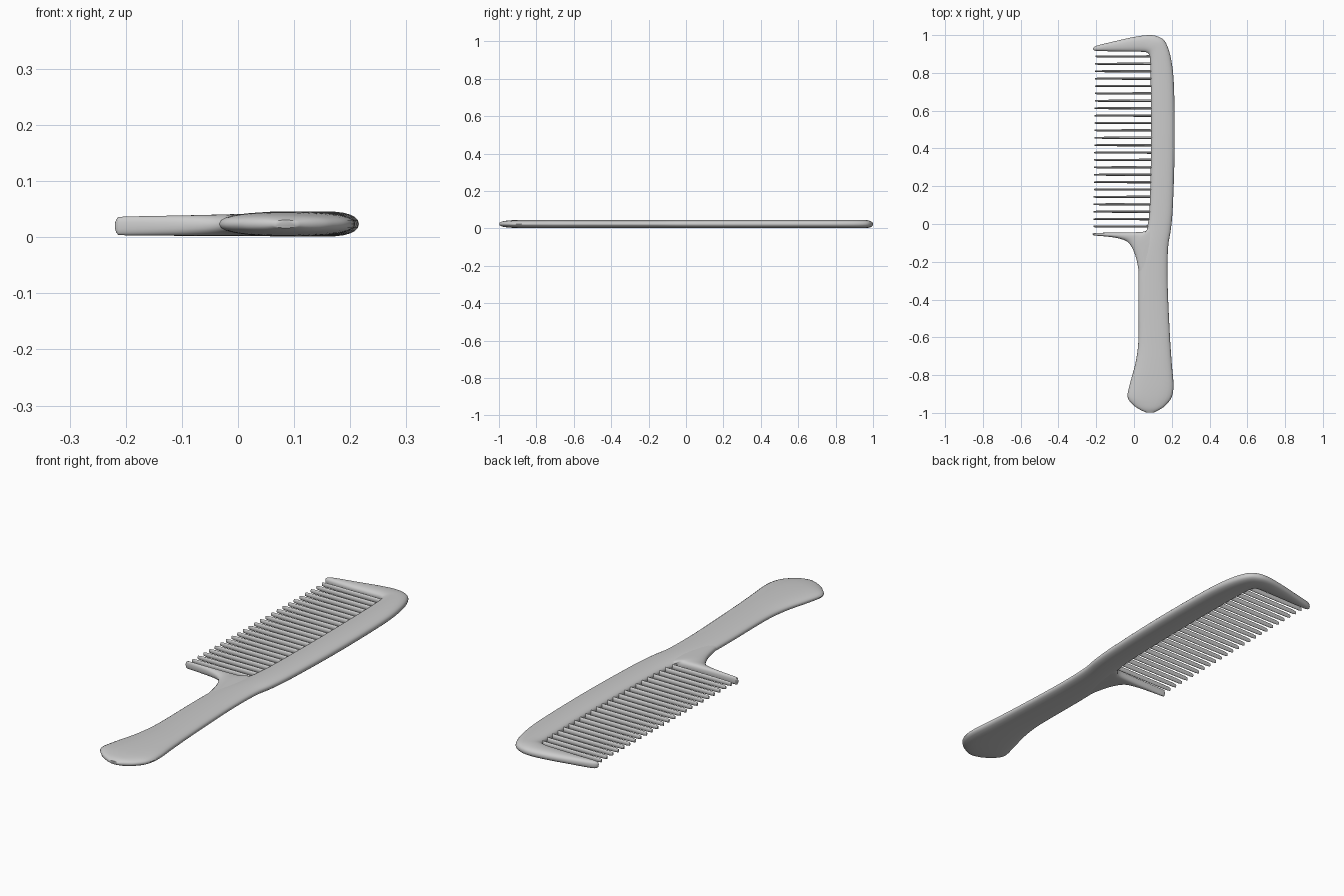
import bpy, bmesh, math
from mathutils import Vector


def spline(rows, steps):
    """Catmull-Rom resampling of equal-length number rows."""
    out = []
    for i in range(len(rows) - 1):
        p = [Vector(rows[min(max(i + k, 0), len(rows) - 1)]) for k in (-1, 0, 1, 2)]
        for s in range(steps):
            t = s / steps
            out.append(0.5 * (2 * p[1] + (p[2] - p[0]) * t
                              + (2 * p[0] - 5 * p[1] + 4 * p[2] - p[3]) * t ** 2
                              + (3 * p[1] - p[0] - 3 * p[2] + p[3]) * t ** 3))
    return out + [Vector(rows[-1])]


def loft(name, rows, steps=4, sides=24, power=2.4):
    """Rows: edge A x, y, edge B x, y, half thickness, centre z."""
    bm = bmesh.new()
    rings = []
    for ax, ay, bx, by, h, zc in spline(rows, steps):
        ring = []
        for k in range(sides):
            a = 2 * math.pi * k / sides
            c, s = math.cos(a), math.sin(a)
            u = math.copysign(abs(c) ** (2 / power), c) / 2 + 0.5
            v = math.copysign(abs(s) ** (2 / power), s)
            ring.append(bm.verts.new((ax + (bx - ax) * u, ay + (by - ay) * u, zc + h * v)))
        rings.append(ring)
    for r0, r1 in zip(rings, rings[1:]):
        for k in range(sides):
            j = (k + 1) % sides
            bm.faces.new((r0[k], r0[j], r1[j], r1[k]))
    bm.faces.new(rings[0][::-1])
    bm.faces.new(rings[-1])
    bmesh.ops.recalc_face_normals(bm, faces=bm.faces)
    me = bpy.data.meshes.new(name)
    bm.to_mesh(me)
    bm.free()
    ob = bpy.data.objects.new(name, me)
    bpy.context.collection.objects.link(ob)
    bpy.context.view_layer.objects.active = ob
    ob.select_set(True)
    bpy.ops.object.shade_smooth_by_angle(angle=math.radians(50))
    ob.select_set(False)
    return ob


# Handle, spine and upper guard arm in one sweep
H, Z = 0.0225, 0.0235
loft("handle_and_spine", [
    (.065, -.998, .105, -.998, .007, Z),
    (.03, -.982, .14, -.98, .014, Z),
    (-.005, -.957, .17, -.957, .018, Z),
    (-.034, -.915, .20, -.915, .021, Z),
    (-.02, -.84, .209, -.85, H, Z),
    (.01, -.725, .20, -.74, H, Z),
    (.024, -.6, .19, -.59, .0215, Z),
    (.023, -.34, .178, -.32, .021, Z),
    (.03, -.19, .18, -.13, .021, Z),
    (.068, -.03, .195, -.03, .021, Z),
    (.083, .10, .206, .10, .0215, Z),
    (.09, .4, .215, .4, H, Z),
    (.089, .7, .212, .72, H, Z),
    (.086, .85, .197, .87, H, Z),
    (.08, .895, .168, .96, .022, Z),
    (.065, .909, .13, .991, .0215, Z),
    (.035, .912, .08, 1.0, .0205, .0225),
    (-.02, .913, 0, .99, .0195, .0215),
    (-.11, .914, -.10, .968, .018, .0205),
    (-.19, .916, -.187, .947, .0165, .02),
    (-.211, .919, -.209, .938, .013, .02),
    (-.217, .925, -.216, .931, .006, .02)])

# Lower guard arm, flaring into the handle
loft("lower_guard_arm", [
    (.04, -.36, .15, -.06, .018, Z),
    (.02, -.22, .10, -.01, .020, Z),
    (-.001, -.145, .079, -.018, .0205, .023),
    (-.034, -.095, .055, -.04, .0195, .022),
    (-.087, -.075, -.045, -.045, .0185, .021),
    (-.14, -.067, -.135, -.046, .0175, .0205),
    (-.205, -.061, -.205, -.047, .0165, .02),
    (-.215, -.059, -.215, -.049, .014, .02),
    (-.219, -.056, -.219, -.052, .006, .02)])

# Row of teeth
COUNT = 24
for i in range(COUNT):
    t = i / (COUNT - 1)
    y = -.013 + .9 * t
    tip = -.212 + .01 * t
    loft(f"tooth_{i + 1:02d}",
         [(x, y - w, x, y + w, h, .0215) for x, w, h in (
             (.11, .0065, .0115), (-.05, .006, .011),
             (tip + .012, .005, .010), (tip, .0025, .005))],
         steps=2, sides=12, power=2)
